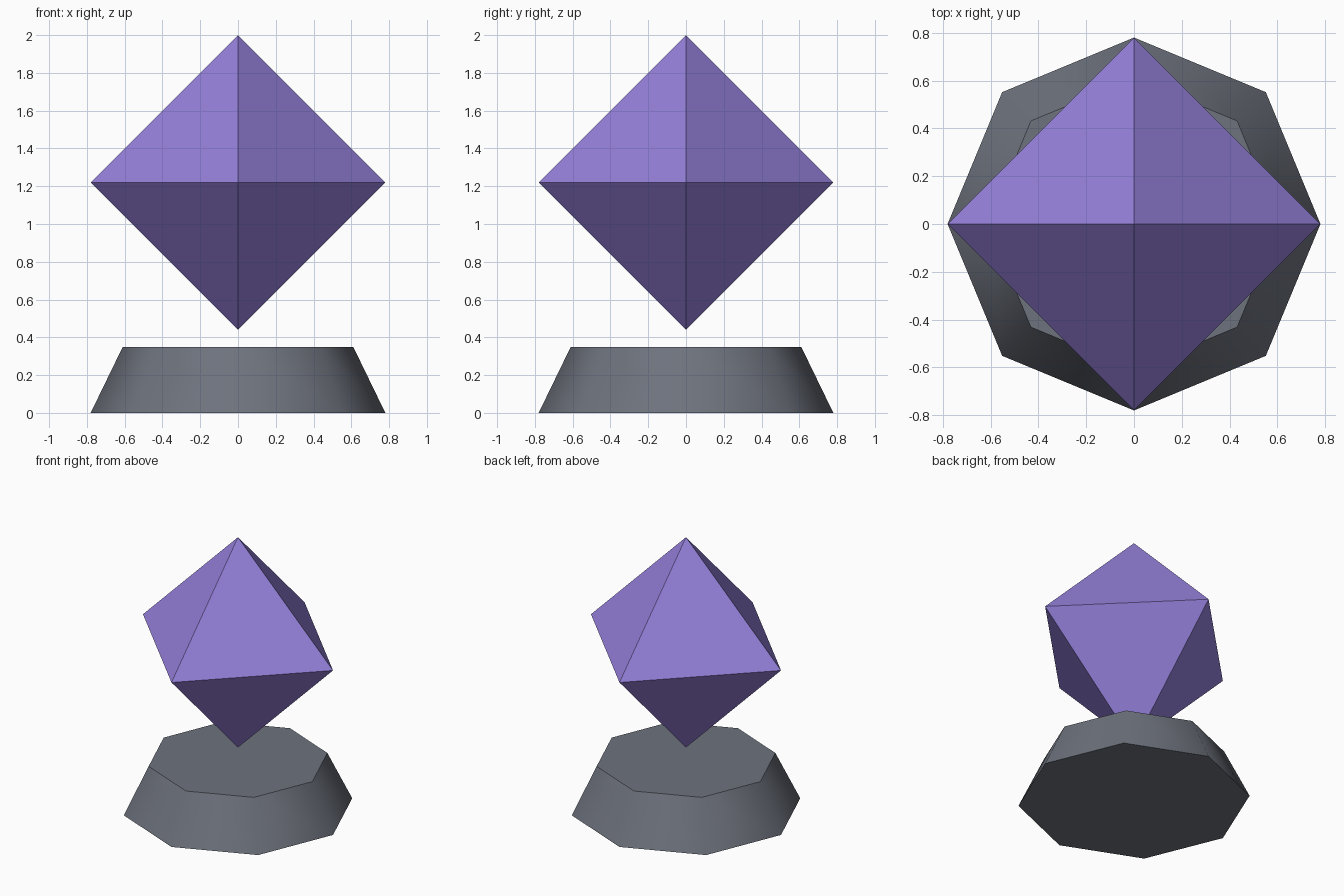
import bpy, bmesh, math

if "Cube" in bpy.data.objects:
    bpy.data.objects.remove(bpy.data.objects["Cube"])


def material(name, rgb):
    m = bpy.data.materials.new(name)
    m.diffuse_color = (*rgb, 1)
    m.use_nodes = True
    m.node_tree.nodes["Principled BSDF"].inputs["Base Color"].default_value = m.diffuse_color
    return m


def cone(name, sides, r1, r2, z1, z2, mat):
    bpy.ops.mesh.primitive_cone_add(vertices=sides, radius1=r1, radius2=r2,
                                    depth=z2 - z1, location=(0, 0, (z1 + z2) / 2))
    ob = bpy.context.object
    ob.name = name
    ob.data.materials.append(mat)
    return ob


purple = material("crystal purple", (0.30, 0.215, 0.70))
grey = material("stone grey", (0.155, 0.17, 0.205))

# Tapered eight-sided pedestal, smooth around the sides with crisp caps
cone("pedestal", 8, 0.78, 0.61, 0, 0.35, grey)
bpy.ops.object.shade_smooth_by_angle(angle=math.radians(50))

# Floating octahedral crystal: a ring of four corners with two poles
R, MID = 0.78, 1.22
bm = bmesh.new()
ring = [bm.verts.new((R * x, R * y, 0)) for x, y in ((1, 0), (0, 1), (-1, 0), (0, -1))]
top, bottom = bm.verts.new((0, 0, R)), bm.verts.new((0, 0, -R))
for i in range(4):
    a, b = ring[i], ring[(i + 1) % 4]
    bm.faces.new((a, b, top))
    bm.faces.new((b, a, bottom))
mesh = bpy.data.meshes.new("crystal")
bm.to_mesh(mesh)
bm.free()
mesh.materials.append(purple)
crystal = bpy.data.objects.new("crystal", mesh)
crystal.location.z = MID
bpy.context.collection.objects.link(crystal)
